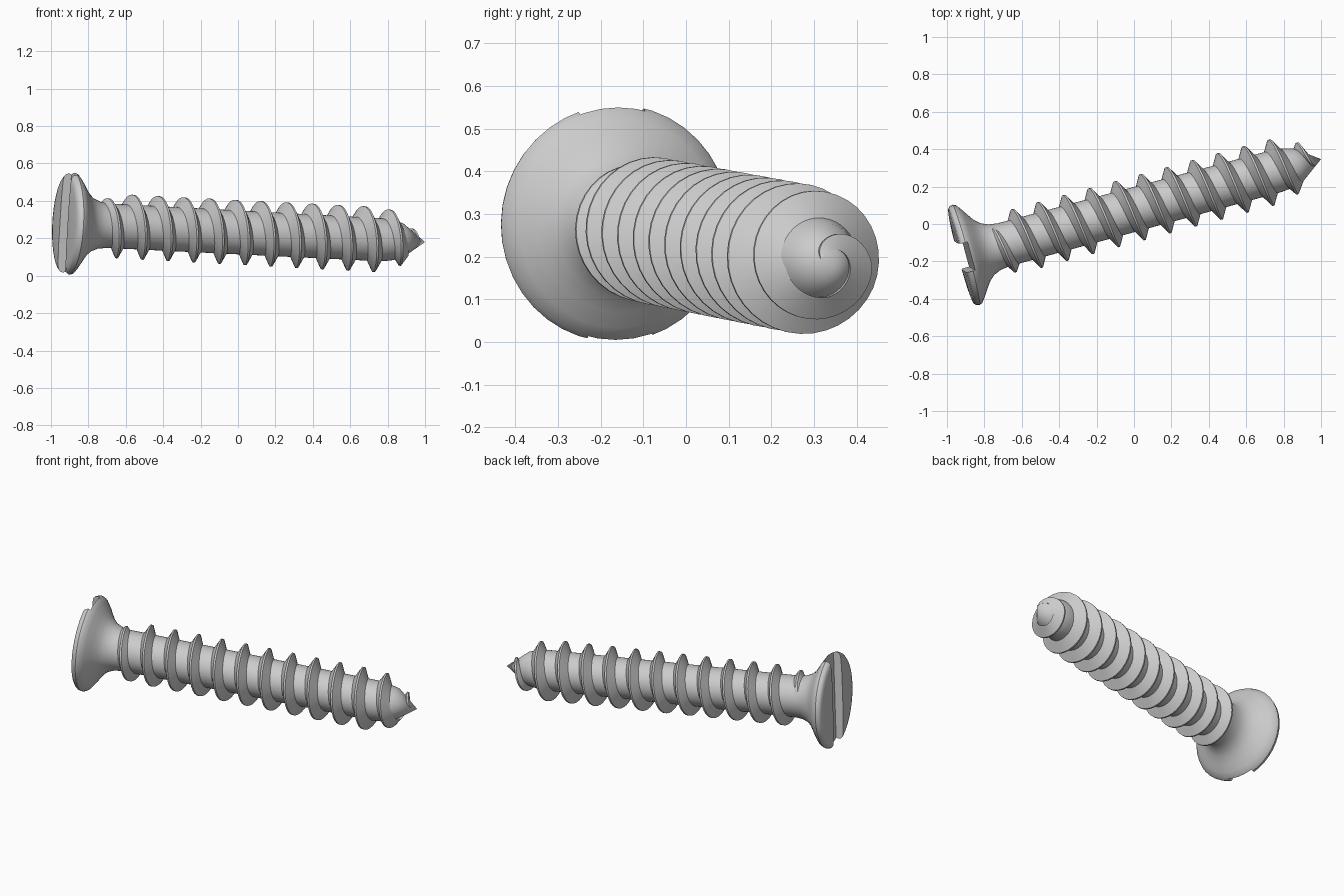
import bpy, bmesh, math
from mathutils import Matrix, Vector

if "Cube" in bpy.data.objects:
    bpy.data.objects.remove(bpy.data.objects["Cube"])

# Screw frame: local x runs along the axis, tip at the origin, head at negative x
FRAME = (Matrix.Translation((1.0, 0.347, 0.18))
         @ Matrix.Rotation(math.radians(15.1), 4, 'Z')
         @ Matrix.Rotation(math.radians(2.85), 4, 'Y'))
PITCH = 0.1425
CREST_AT = -0.953      # axial place of a crest on the +y side


def lerp(table, s):
    """Piecewise linear lookup in (position, value) pairs."""
    for (a, va), (b, vb) in zip(table, table[1:]):
        if s <= b:
            return va + (vb - va) * max(0, (s - a) / (b - a))
    return table[-1][1]


def finish(bm, name):
    bmesh.ops.recalc_face_normals(bm, faces=bm.faces)
    bm.transform(FRAME)
    mesh = bpy.data.meshes.new(name)
    bm.to_mesh(mesh)
    bm.free()
    obj = bpy.data.objects.new(name, mesh)
    bpy.context.collection.objects.link(obj)
    return obj


def smooth(obj, angle):
    bpy.ops.object.select_all(action='DESELECT')
    obj.select_set(True)
    bpy.context.view_layer.objects.active = obj
    bpy.ops.object.shade_smooth_by_angle(angle=math.radians(angle))


# Head, neck, core and point as one turned profile
profile = [(-2.003, 0), (-2.003, 0.15), (-2.0, 0.235), (-1.996, 0.262), (-1.985, 0.274),
           (-1.968, 0.278), (-1.952, 0.271), (-1.93, 0.243), (-1.905, 0.205),
           (-1.88, 0.17), (-1.85, 0.143), (-1.81, 0.126), (-1.76, 0.119),
           (-1.0, 0.117), (-0.25, 0.115), (-0.19, 0.109), (-0.13, 0.095), (0, 0)]
bm = bmesh.new()
verts = [bm.verts.new((s, r, 0)) for s, r in profile]
edges = [bm.edges.new(p) for p in zip(verts, verts[1:])]
bmesh.ops.spin(bm, geom=verts + edges, cent=(0, 0, 0), axis=(1, 0, 0),
               angle=math.tau, steps=40, use_duplicate=False)
bmesh.ops.remove_doubles(bm, verts=bm.verts, dist=1e-4)
body = finish(bm, "screw_body")

# Driver slot cut across the head
bm = bmesh.new()
bmesh.ops.create_cube(bm, size=1, matrix=Matrix.Translation((-2.006, 0, 0))
                      @ Matrix.Rotation(math.radians(3), 4, 'X')
                      @ Matrix.Diagonal((0.1, 0.158, 0.8, 1)))
cutter = finish(bm, "slot_cutter")
cutter.hide_render = True
mod = body.modifiers.new("slot", 'BOOLEAN')
mod.operation = 'DIFFERENCE'
mod.solver = 'EXACT'
mod.object = cutter
bpy.context.view_layer.objects.active = body
bpy.ops.object.modifier_apply(modifier=mod.name)
bpy.data.objects.remove(cutter)
smooth(body, 35)

# Right-handed helical thread, fading in at the neck and out at the point
crest = [(-1.82, 0.1), (-1.77, 0.148), (-1.70, 0.172), (-0.25, 0.175), (-0.2, 0.163),
         (-0.15, 0.14), (-0.10, 0.12), (-0.035, 0.02)]
core = [(-1.82, 0.09), (-0.25, 0.10), (-0.13, 0.08), (-0.035, 0.01)]
start, end, per_turn = -1.82, -0.035, 36
count = int((end - start) / PITCH * per_turn)
bm = bmesh.new()
rings = []
for i in range(count + 1):
    s = start + (end - start) * i / count
    a = math.tau * (s - CREST_AT) / PITCH
    rc, rb = lerp(crest, s), lerp(core, s)
    half = 0.048 * min(1, max(0.15, -s / 0.15))
    section = [(-half, rb), (-0.005, rc), (0.005, rc), (half, rb)]
    rings.append([bm.verts.new((s + o, r * math.cos(a), r * math.sin(a)))
                  for o, r in section])
for p, q in zip(rings, rings[1:]):
    for j in range(4):
        k = (j + 1) % 4
        bm.faces.new((p[j], p[k], q[k], q[j]))
bm.faces.new(rings[0])
bm.faces.new(rings[-1])
thread = finish(bm, "screw_thread")
smooth(thread, 40)
